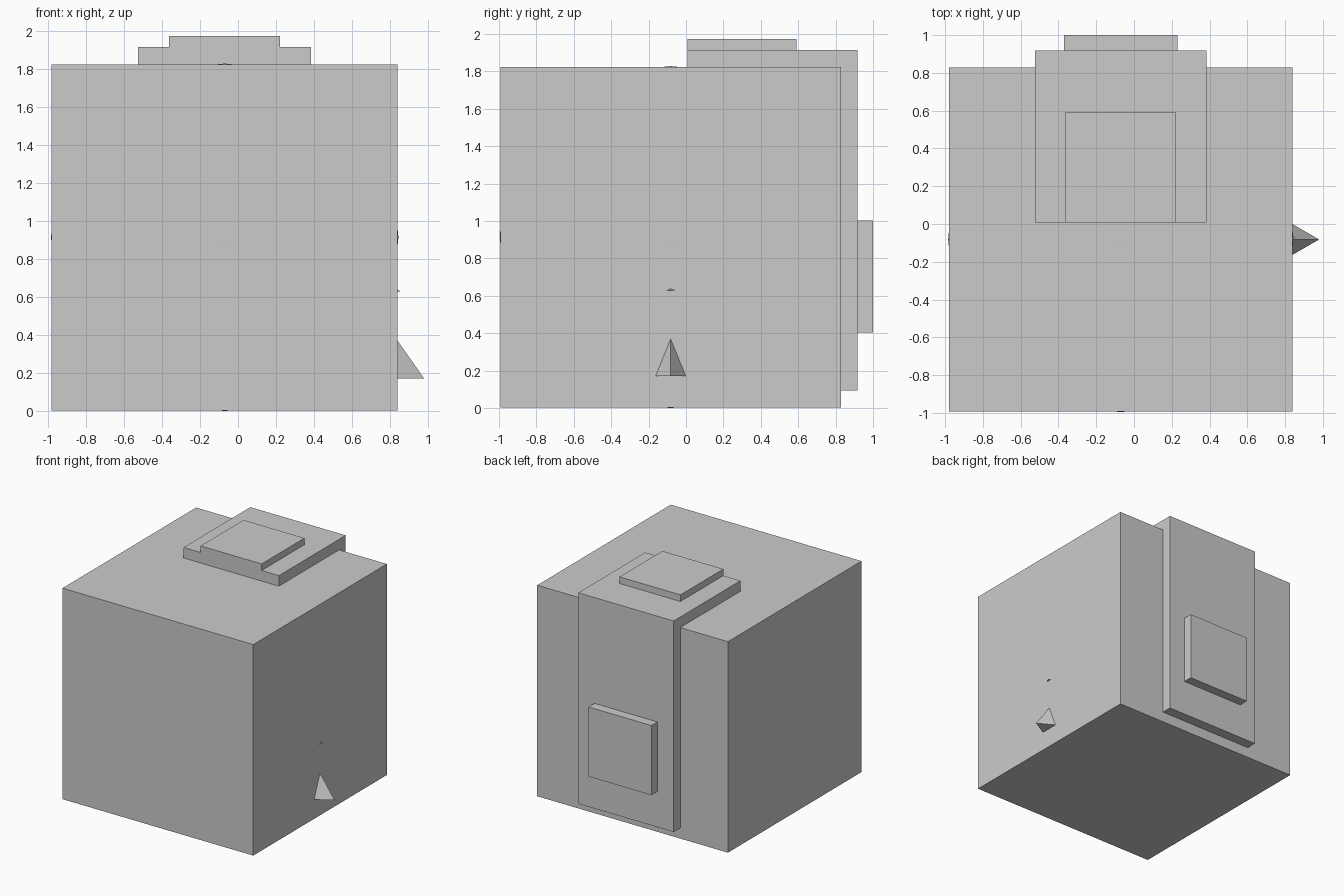
import bpy
import math

if "Cube" in bpy.data.objects:
    bpy.data.objects.remove(bpy.data.objects["Cube"])


def box(name, x, y, z):
    """Box from (min, max) extents on each axis."""
    ext = (x, y, z)
    bpy.ops.mesh.primitive_cube_add(size=1, location=[(a + b) / 2 for a, b in ext])
    ob = bpy.context.object
    ob.name = name
    ob.scale = [b - a for a, b in ext]
    bpy.ops.object.transform_apply(location=False, rotation=False, scale=True)


def pyramid(name, sides, radius, height):
    """Pyramid around the shared centre with one corner pointing to +x."""
    bpy.ops.mesh.primitive_cone_add(vertices=sides, radius1=radius, radius2=0, depth=height,
                                    location=CENTRE, rotation=(0, 0, -math.pi / 2))
    bpy.context.object.name = name


CENTRE = (-0.07, -0.082, 0.914)

# Main cube
box("main_cube", (-0.98, 0.84), (-0.992, 0.828), (0.004, 1.824))

# Tall slab emerging at the back and top
box("tall_block", (-0.525, 0.385), (0.008, 0.918), (0.095, 1.915))

# Smaller blocks on the top and back of the slab
box("top_block", (-0.362, 0.22), (0.008, 0.592), (1.39, 1.972))
box("back_block", (-0.37, 0.23), (0.4, 1.0), (0.403, 1.003))

# Sphere that just breaks through the cube faces
bpy.ops.mesh.primitive_uv_sphere_add(segments=32, ring_count=16, radius=0.914, location=CENTRE)
bpy.context.object.name = "inner_sphere"
bpy.ops.object.shade_smooth_by_angle()

# Pyramids whose corners poke out of the right side
pyramid("tetrahedron", 3, 1.05, 1.486)
pyramid("five_sided_pyramid", 5, 0.927, 0.572)
